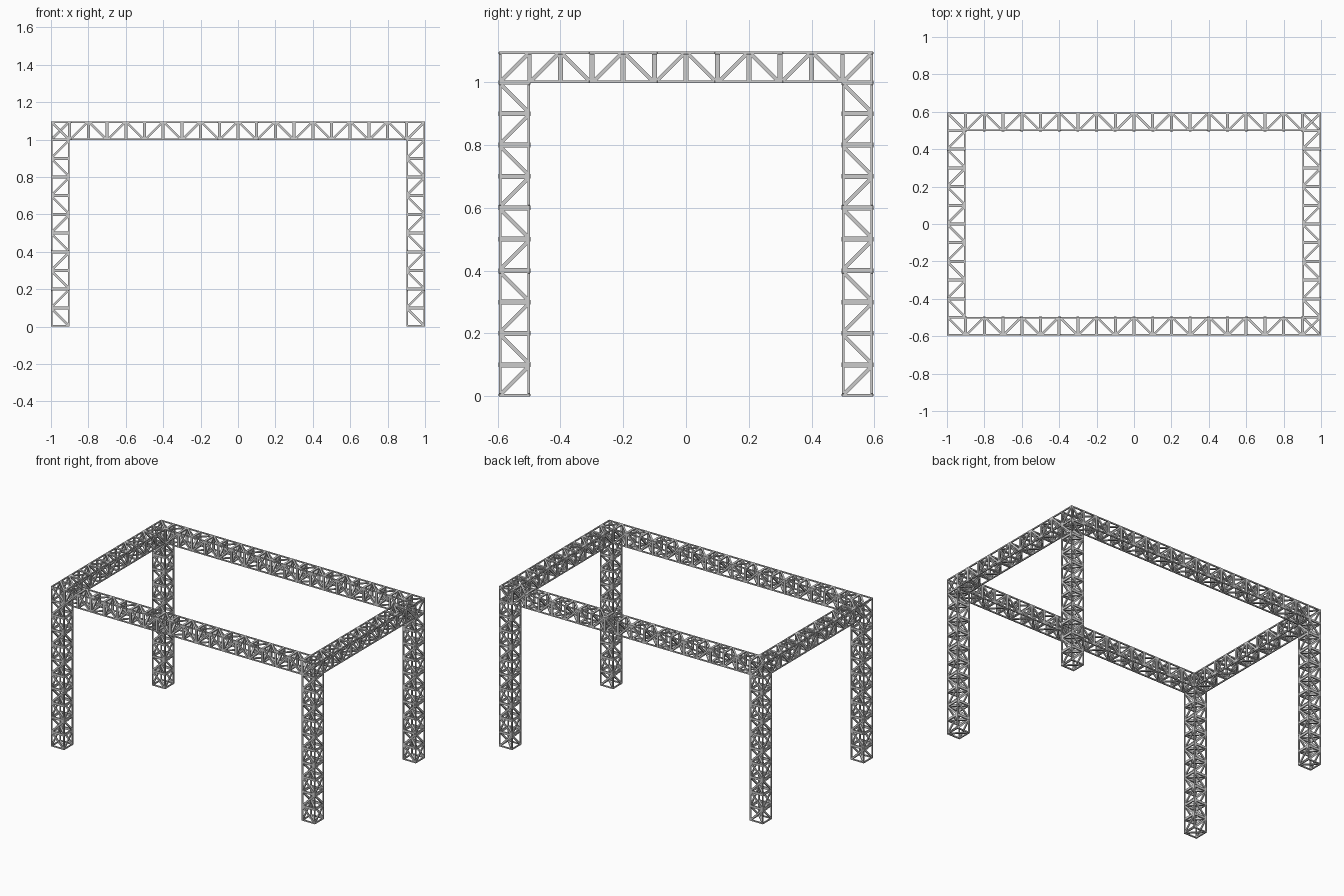
import bpy, bmesh
from mathutils import Vector, Matrix

if "Cube" in bpy.data.objects:
    bpy.data.objects.remove(bpy.data.objects["Cube"])

CELL = 0.1      # truss cell size
T = 0.008       # chord thickness and depth of all struts
RUNG = 0.016    # width of the rungs between cells
DIAG = 0.012    # width of the diagonals


def bar(bm, p, q, normal, width, depth):
    """Square-ended strut from p to q lying flat in the plane of the given normal."""
    p, q, n = Vector(p), Vector(q), Vector(normal)
    d = q - p
    length = d.length
    d.normalize()
    side = n.cross(d)
    m = Matrix((d * length, side * width, n * depth)).transposed().to_4x4()
    m.translation = (p + q) / 2
    bmesh.ops.create_cube(bm, size=1, matrix=m)


def truss(name, axis, cells, corner, rising, cap_rising):
    """Box truss along an axis; rising[c] gives the first diagonal's slope towards cross axis c."""
    bm = bmesh.new()
    cross = [i for i in range(3) if i != axis]
    lo, hi = T / 2, CELL - T / 2
    length = cells * CELL

    def point(a, c, cv, w, wv):
        v = Vector(corner)
        v[axis] += a
        v[c] += cv
        v[w] += wv
        return v

    def unit(i):
        return Vector([1.0 if k == i else 0.0 for k in range(3)])

    # four corner chords
    c, w = cross
    for cv in (lo, hi):
        for wv in (lo, hi):
            bar(bm, point(0, c, cv, w, wv), point(length, c, cv, w, wv), unit(c), T, T)

    # rungs and alternating diagonals on the four long faces
    for c, w in (cross, cross[::-1]):
        for wv in (lo, hi):
            for i in range(cells + 1):
                end = i in (0, cells)
                a = min(max(i * CELL, lo), length - lo)
                bar(bm, point(a, c, lo, w, wv), point(a, c, hi, w, wv),
                    unit(w), T if end else RUNG, T)
            for i in range(cells):
                up = rising[c] == (i % 2 == 0)
                c0, c1 = (lo, hi) if up else (hi, lo)
                bar(bm, point(i * CELL + lo, c, c0, w, wv),
                    point(i * CELL + hi, c, c1, w, wv), unit(w), DIAG, T * 0.9)

    # one diagonal across each end and each ring of rungs
    c, w = cross
    w0, w1 = (lo, hi) if cap_rising else (hi, lo)
    for i in range(cells + 1):
        a = min(max(i * CELL, lo), length - lo)
        depth = T * 0.9 if i in (0, cells) else RUNG * 0.9
        bar(bm, point(a, c, lo, w, w0), point(a, c, hi, w, w1), unit(axis), DIAG, depth)

    bmesh.ops.recalc_face_normals(bm, faces=bm.faces)
    mesh = bpy.data.meshes.new(name)
    bm.to_mesh(mesh)
    bm.free()
    bpy.context.collection.objects.link(bpy.data.objects.new(name, mesh))


X, Y, Z = 0, 1, 2
SIDES = (("left", -1.0), ("right", 0.9))
ENDS = (("front", -0.596), ("back", 0.496))
TOP = 0.997

# legs
for end, y in ENDS:
    for side, x in SIDES:
        truss(f"{end}_{side}_leg", Z, 10, (x, y, 0), {X: False, Y: True}, False)

# long top beams
for end, y in ENDS:
    truss(f"{end}_beam", X, 20, (-1.0, y, TOP), {Y: False, Z: False}, True)

# short top beams between them
for side, x in SIDES:
    truss(f"{side}_beam", Y, 10, (x, -0.5, TOP), {X: False, Z: True}, True)
